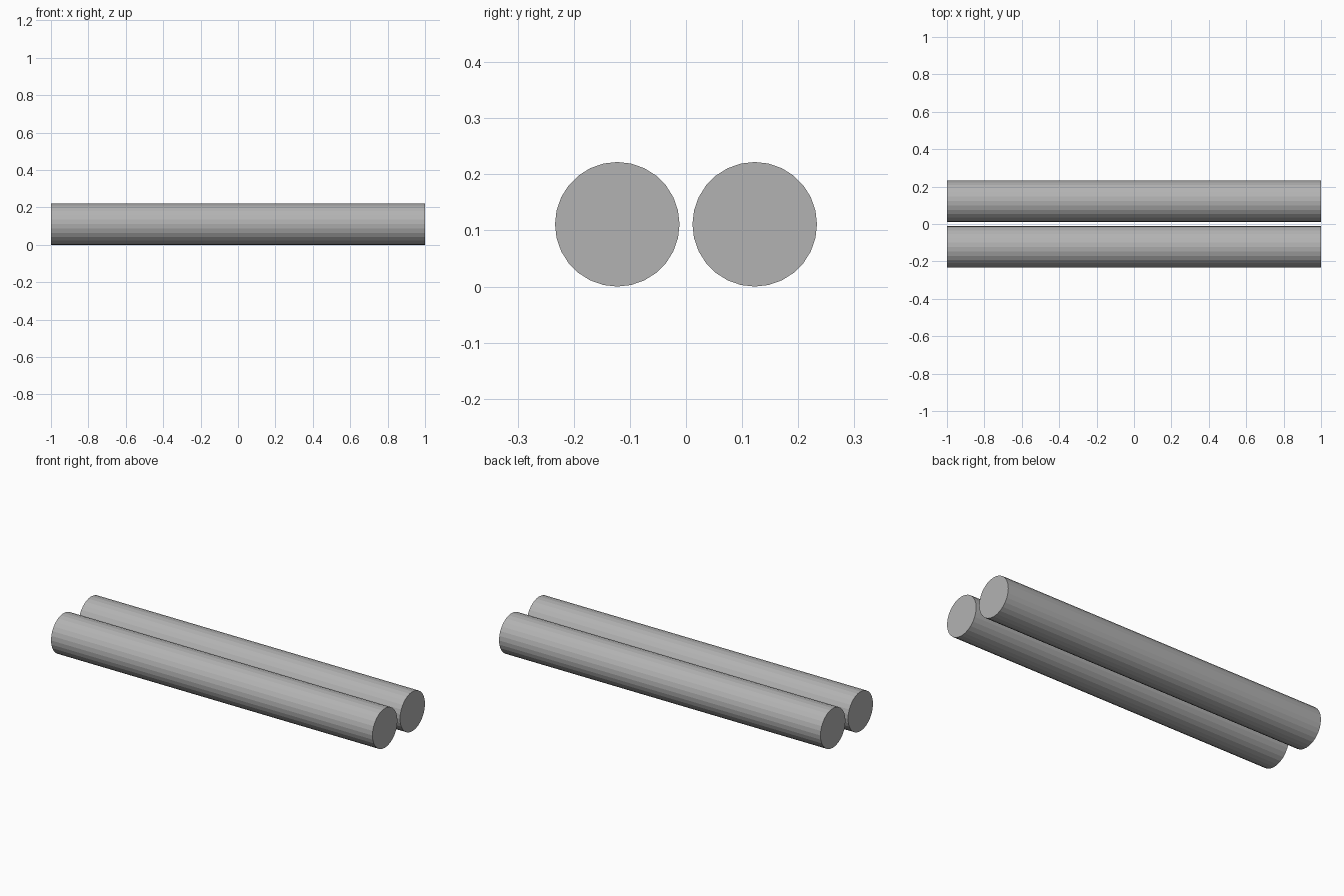
import bpy
from math import pi

if "Cube" in bpy.data.objects:
    bpy.data.objects.remove(bpy.data.objects["Cube"])

LENGTH = 2.0
RADIUS = 0.111
OFFSET = 0.1225  # distance of each rod's axis from the centre line

# Mid grey surface shared by both rods
grey = bpy.data.materials.new("mid_grey")
grey.diffuse_color = (0.45, 0.45, 0.45, 1)
grey.use_nodes = True
grey.node_tree.nodes["Principled BSDF"].inputs["Base Color"].default_value = grey.diffuse_color


def add_rod(name, y):
    """Solid flat-shaded rod lying along x, resting on the ground."""
    bpy.ops.mesh.primitive_cylinder_add(
        vertices=28, radius=RADIUS, depth=LENGTH,
        location=(0, y, RADIUS), rotation=(0, pi / 2, 0))
    rod = bpy.context.object
    rod.name = name
    rod.data.materials.append(grey)
    bpy.ops.object.transform_apply(location=False, rotation=True, scale=False)
    return rod


# Two parallel rods with a narrow gap between them
add_rod("front_rod", -OFFSET)
add_rod("back_rod", OFFSET)
